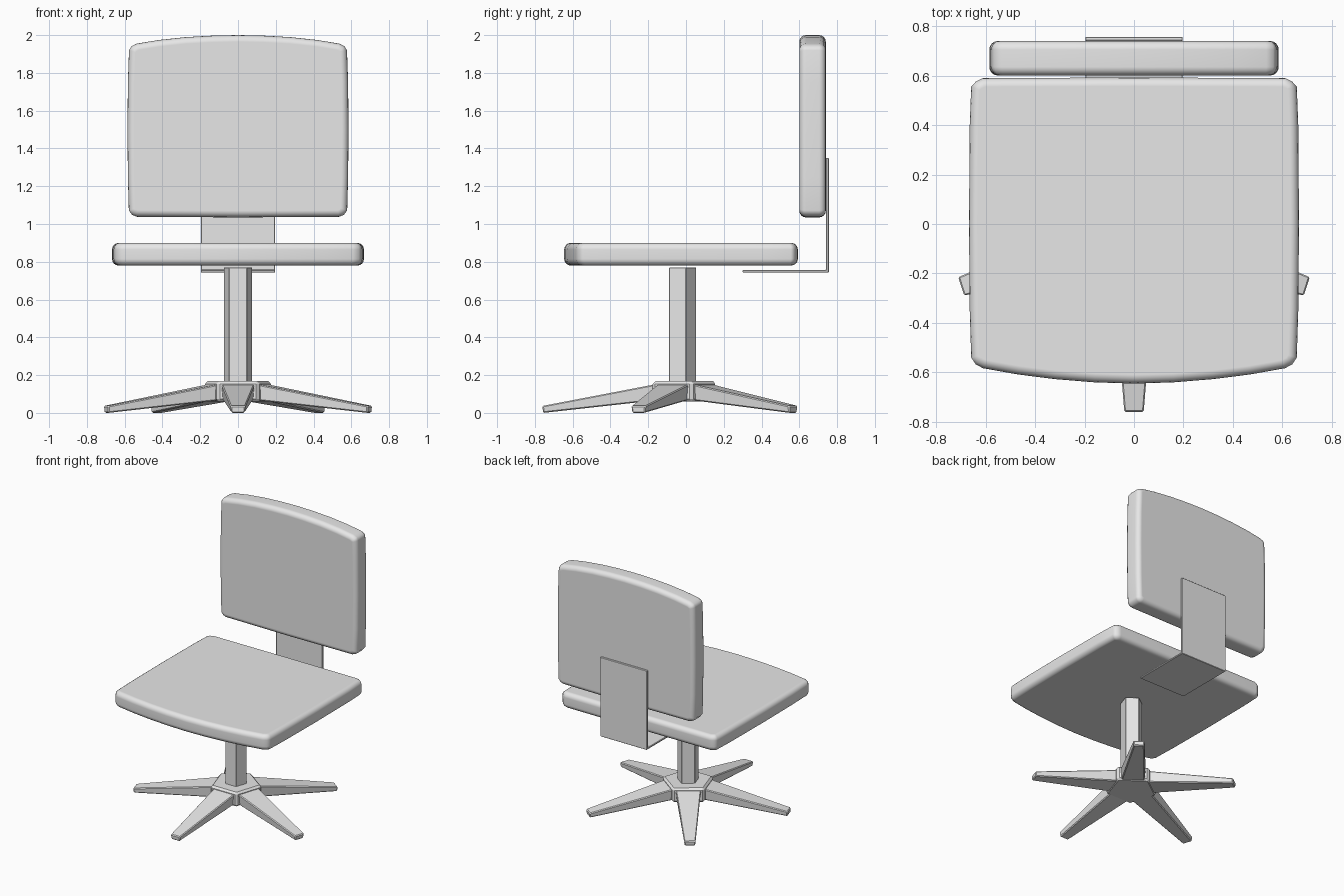
import bpy, bmesh, math
from mathutils import Matrix, Vector

cube = bpy.data.objects.get("Cube")
if cube:
    bpy.data.objects.remove(cube, do_unlink=True)

# One plain grey for the whole chair
GREY = (0.8, 0.8, 0.8, 1)
grey = bpy.data.materials.new("plain_grey")
grey.use_nodes = True
grey.diffuse_color = GREY
bsdf = next(n for n in grey.node_tree.nodes if n.type == 'BSDF_PRINCIPLED')
bsdf.inputs["Base Color"].default_value = GREY

BASE_Y = -0.025   # axis of the column and star base


def finish(name, bm, bevel=0, smooth=None):
    bmesh.ops.recalc_face_normals(bm, faces=bm.faces)
    mesh = bpy.data.meshes.new(name)
    bm.to_mesh(mesh)
    bm.free()
    mesh.materials.append(grey)
    obj = bpy.data.objects.new(name, mesh)
    bpy.context.collection.objects.link(obj)
    if bevel:
        mod = obj.modifiers.new("Bevel", 'BEVEL')
        mod.width, mod.segments, mod.limit_method = bevel, 1, 'ANGLE'
    if smooth:
        mesh.shade_smooth()
        mesh.set_sharp_from_angle(angle=math.radians(smooth))
        obj.modifiers.new("Normals", 'WEIGHTED_NORMAL').keep_sharp = True
    return obj


def prism(bm, outline, bottom, top):
    """Extrude a flat outline from z = bottom to z = top."""
    face = bm.faces.new([bm.verts.new((x, y, bottom)) for x, y in outline])
    ext = bmesh.ops.extrude_face_region(bm, geom=[face])["geom"]
    verts = [v for v in ext if isinstance(v, bmesh.types.BMVert)]
    bmesh.ops.translate(bm, verts=verts, vec=(0, 0, top - bottom))
    bmesh.ops.recalc_face_normals(bm, faces=bm.faces)


def cushion(name, half, bottom, top, radius, matrix=Matrix()):
    """Soft pad: mirrored half outline, extruded, with rounded rims."""
    outline = half + [(-x, y) for x, y in reversed(half) if x > 0]
    bm = bmesh.new()
    prism(bm, outline, bottom, top)
    rims = [e for e in bm.edges if abs(e.verts[0].co.z - e.verts[1].co.z) < 1e-5]
    bmesh.ops.bevel(bm, geom=rims, offset=radius, segments=4, profile=0.5,
                    affect='EDGES', clamp_overlap=True)
    bmesh.ops.transform(bm, matrix=matrix, verts=bm.verts)
    return finish(name, bm, smooth=50)


# Seat: bowed front edge, clipped corners
cushion("seat",
        [(0, -0.645), (0.16, -0.64), (0.32, -0.627), (0.47, -0.608),
         (0.61, -0.583), (0.64, -0.567), (0.658, -0.54), (0.664, -0.35),
         (0.667, 0), (0.664, 0.4), (0.658, 0.555), (0.64, 0.575),
         (0.61, 0.59), (0, 0.592)],
        0.78, 0.9, 0.035)

# Backrest: same idea, turned upright with a bowed top
upright = Matrix.Translation((0, 0.74, 0)) @ Matrix.Rotation(math.pi / 2, 4, 'X')
cushion("backrest",
        [(0, 1.035), (0.535, 1.038), (0.56, 1.048), (0.578, 1.072),
         (0.583, 1.25), (0.585, 1.5), (0.583, 1.75), (0.577, 1.92),
         (0.563, 1.942), (0.535, 1.955), (0.42, 1.974), (0.28, 1.989),
         (0.14, 1.997), (0, 2.0)],
        0, 0.14, 0.035, upright)

# L-shaped bracket, profile in (y, z) extruded across x
bm = bmesh.new()
prism(bm, [(0.3, 0.743), (0.756, 0.743), (0.756, 1.35), (0.74, 1.35),
           (0.74, 0.757), (0.3, 0.757)], -0.197, 0.197)
swap = Matrix(((0, 0, 1, 0), (1, 0, 0, 0), (0, 1, 0, 0), (0, 0, 0, 1)))
bmesh.ops.transform(bm, matrix=swap, verts=bm.verts)
finish("back_bracket", bm, bevel=0.003)


def pentagon(radius):
    return [(radius * math.sin(math.tau * i / 5),
             BASE_Y + radius * math.cos(math.tau * i / 5)) for i in range(5)]


# Five-sided column and hub
for name, radius, bottom, top, bevel in (("column", 0.079, 0.15, 0.77, 0.002),
                                         ("base_hub", 0.187, 0.06, 0.168, 0.014)):
    bm = bmesh.new()
    prism(bm, pentagon(radius), bottom, top)
    finish(name, bm, bevel=bevel)


def section(bm, dist, bottom, top, low_half, high_half, lean=0):
    return [bm.verts.new(co) for co in (
        (-low_half, -dist + lean, bottom), (low_half, -dist + lean, bottom),
        (high_half, -dist, top), (-high_half, -dist, top))]


# Tapered legs, one from each hub side
for i in range(5):
    bm = bmesh.new()
    inner = section(bm, 0.135, 0.066, 0.152, 0.08, 0.088)
    outer = section(bm, 0.735, 0, 0.037, 0.035, 0.04, 0.003)
    bm.faces.new(inner)
    bm.faces.new(outer)
    for a in range(4):
        b = (a + 1) % 4
        bm.faces.new((inner[a], inner[b], outer[b], outer[a]))
    turn = Matrix.Translation(Vector((0, BASE_Y, 0))) @ Matrix.Rotation(math.tau * i / 5, 4, 'Z')
    bmesh.ops.transform(bm, matrix=turn, verts=bm.verts)
    finish(f"base_leg_{i + 1}", bm, bevel=0.006)
